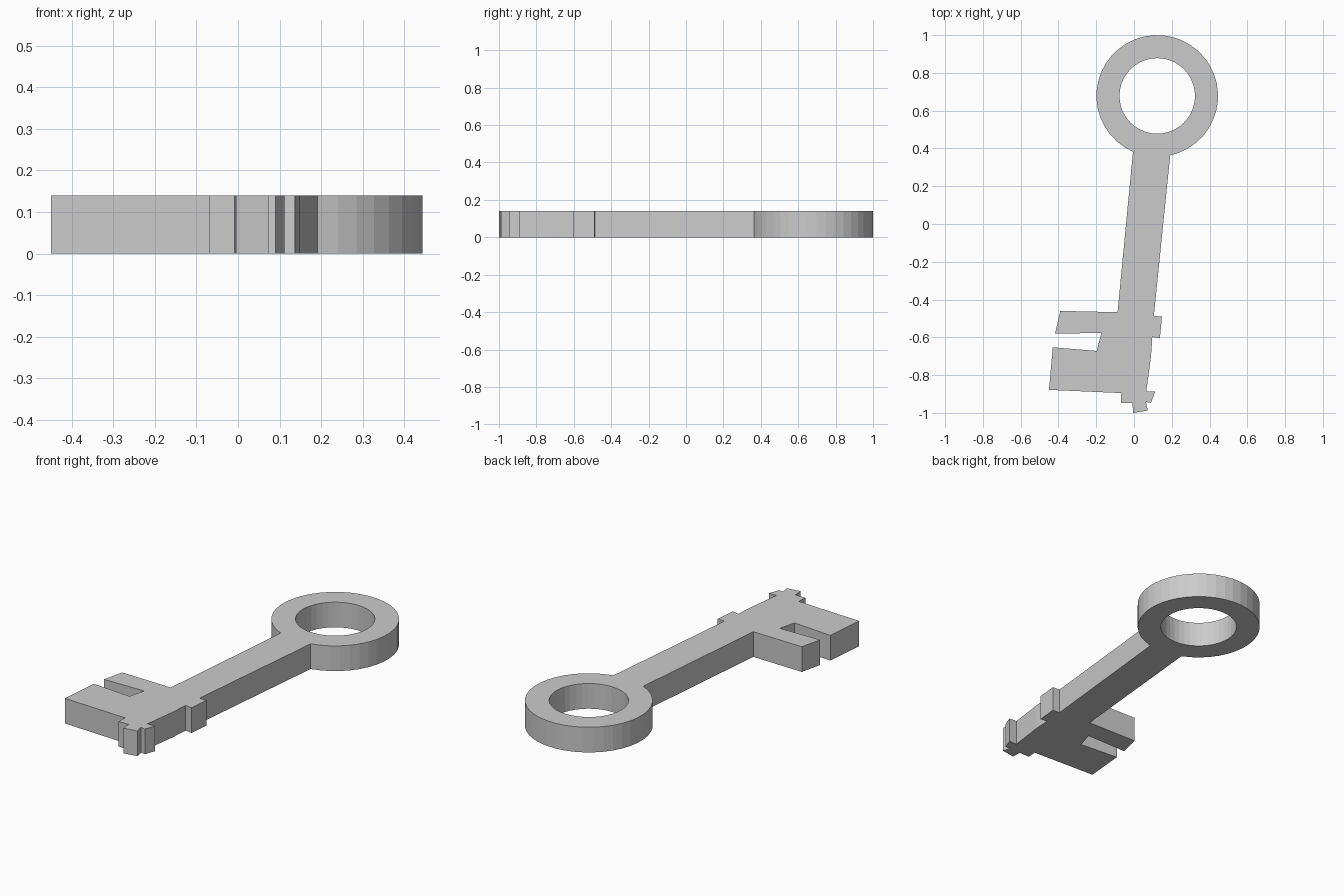
import bpy
from math import cos, sin, radians

if "Cube" in bpy.data.objects:
    bpy.data.objects.remove(bpy.data.objects["Cube"])

HEIGHT = 0.14
CX, CY = 0.123, 0.678          # bow ring centre
R_OUT, R_IN = 0.322, 0.2


def arc(radius, start, end, steps):
    """Points on the bow ring, angles in degrees."""
    return [(CX + radius * cos(radians(start + (end - start) * i / steps)),
             CY + radius * sin(radians(start + (end - start) * i / steps)))
            for i in range(steps + 1)]


def add_loop(curve, points):
    spline = curve.splines.new('POLY')
    spline.points.add(len(points) - 1)
    for p, (x, y) in zip(spline.points, points):
        p.co = (x, y, 0, 1)
    spline.use_cyclic_u = True


# Shaft, collar nub, pointed tip and the two bit teeth, clockwise from the bow
blade = [
    (0.105, -0.487),
    (0.148, -0.49), (0.137, -0.605), (0.097, -0.598),
    (0.09, -0.70), (0.065, -0.888),
    (0.112, -0.888), (0.09, -0.947), (0.063, -0.942),
    (0.073, -0.988), (-0.005, -1.0), (-0.008, -0.948),
    (-0.07, -0.948), (-0.067, -0.895),
    (-0.45, -0.878), (-0.43, -0.653),
    (-0.197, -0.672), (-0.173, -0.577),
    (-0.418, -0.58), (-0.39, -0.46), (-0.087, -0.467),
]

curve = bpy.data.curves.new("key", 'CURVE')
curve.dimensions = '2D'
curve.fill_mode = 'BOTH'
curve.extrude = HEIGHT / 2
add_loop(curve, arc(R_OUT, 246.5, -77.7, 36) + blade)   # outer silhouette
add_loop(curve, arc(R_IN, 0, 360, 40)[:-1])             # bow hole

# Solid mesh resting on the ground
key = bpy.data.objects.new("key", curve)
bpy.context.collection.objects.link(key)
key.location.z = HEIGHT / 2
bpy.context.view_layer.objects.active = key
key.select_set(True)
bpy.ops.object.convert(target='MESH')

# Weld caps to walls and face everything outward
bpy.ops.object.mode_set(mode='EDIT')
bpy.ops.mesh.select_all(action='SELECT')
bpy.ops.mesh.remove_doubles(threshold=0.0005)
bpy.ops.mesh.normals_make_consistent(inside=False)
bpy.ops.object.mode_set(mode='OBJECT')
bpy.ops.object.shade_flat()
